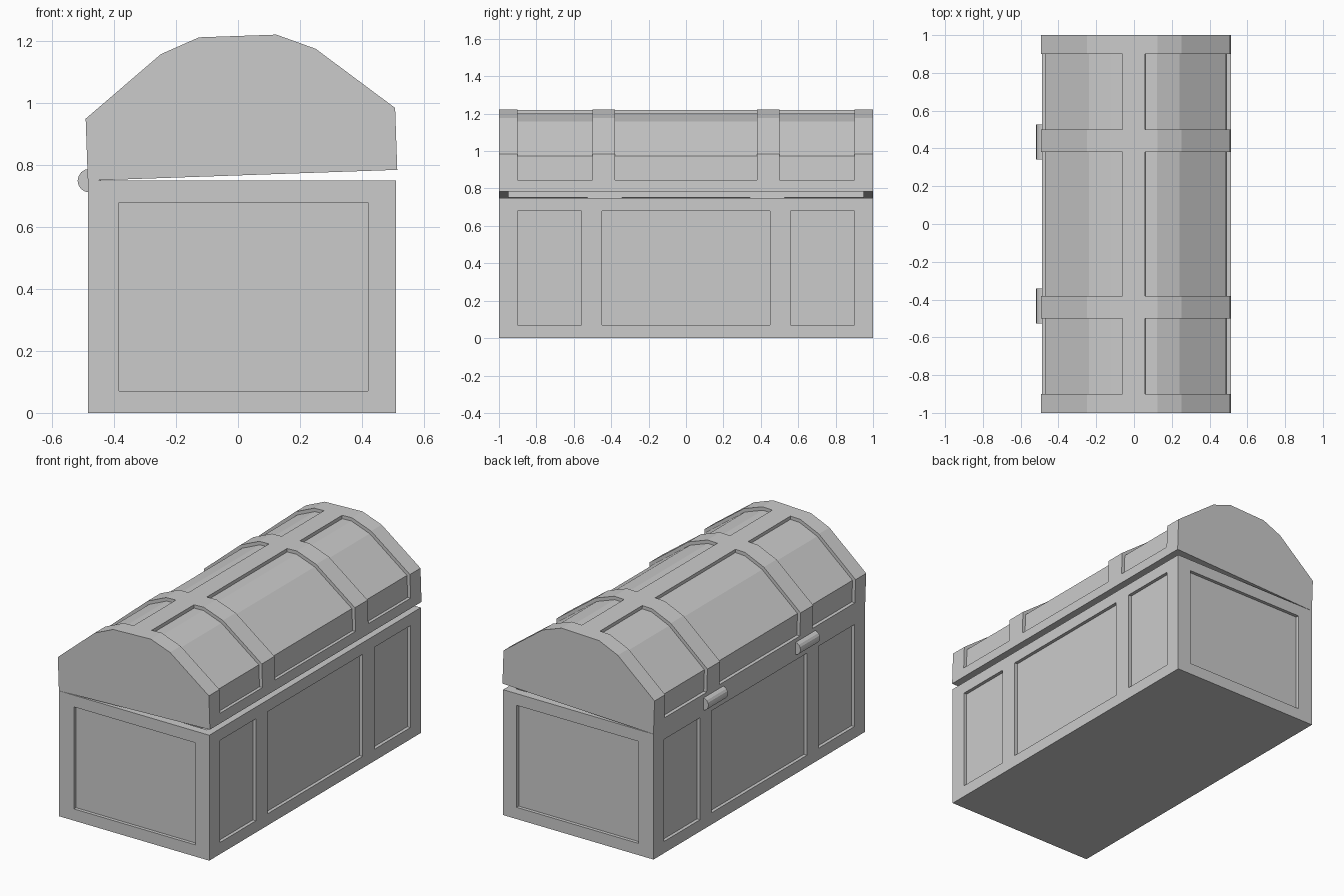
import bpy, bmesh, math
from mathutils import Matrix

if "Cube" in bpy.data.objects:
    bpy.data.objects.remove(bpy.data.objects["Cube"])


def add_object(name, bm):
    mesh = bpy.data.meshes.new(name)
    bm.normal_update()
    bm.to_mesh(mesh)
    bm.free()
    ob = bpy.data.objects.new(name, mesh)
    bpy.context.collection.objects.link(ob)
    return ob


def add_box(bm, x0, x1, y0, y1, z0, z1):
    m = Matrix.Translation(((x0 + x1) / 2, (y0 + y1) / 2, (z0 + z1) / 2))
    m = m @ Matrix.Diagonal((x1 - x0, y1 - y0, z1 - z0, 1))
    bmesh.ops.create_cube(bm, size=1, matrix=m)


def prism(profile, stations):
    """Closed xz profile swept through a list of y stations."""
    bm = bmesh.new()
    rings = [[bm.verts.new((x, y, z)) for x, z in profile] for y in stations]
    n = len(profile)
    for a, b in zip(rings, rings[1:]):
        for i in range(n):
            j = (i + 1) % n
            bm.faces.new((a[i], a[j], b[j], b[i]))
    bm.faces.new(rings[0])
    bm.faces.new(rings[-1])
    bmesh.ops.recalc_face_normals(bm, faces=bm.faces)
    return bm


def carve(ob, cutter):
    mod = ob.modifiers.new("carve", 'BOOLEAN')
    mod.operation = 'DIFFERENCE'
    mod.solver = 'EXACT'
    mod.object = cutter
    cutter.hide_render = True
    bpy.context.view_layer.objects.active = ob
    bpy.ops.object.modifier_apply(modifier=mod.name)
    bpy.data.objects.remove(cutter)


X0, X1, TOP = -0.485, 0.51, 0.75
DEPTH, WALL = 0.02, 0.05

# Chest body with recessed panels and an open cavity
bm = bmesh.new()
add_box(bm, X0, X1, -1, 1, 0, TOP)
body = add_object("chest_body", bm)

bm = bmesh.new()
for y0, y1 in ((-0.9, -0.56), (-0.45, 0.45), (0.56, 0.9)):
    add_box(bm, X1 - DEPTH, X1 + 0.1, y0, y1, 0.07, 0.68)
    add_box(bm, X0 - 0.1, X0 + DEPTH, y0, y1, 0.07, 0.68)
for s in (-1, 1):
    y0, y1 = sorted((s * (1 - DEPTH), s * 1.1))
    add_box(bm, -0.385, 0.42, y0, y1, 0.07, 0.68)
add_box(bm, X0 + WALL, X1 - WALL, -1 + WALL, 1 - WALL, WALL, TOP + 0.1)
carve(body, add_object("body_cutter", bm))

# Lid, modelled from its hinge line: half profile mirrored about u = 0.5
half = [(0, 0), (0, 0.06), (0, 0.2), (0.25, 0.4), (0.375, 0.45), (0.44, 0.45)]
profile = half + [(1 - u, v) for u, v in reversed(half)]
bands = [-1, -0.9, -0.5, -0.38, 0.38, 0.5, 0.9, 1]
bm = prism(profile, bands)
panels = []
for f in bm.faces:
    c = f.calc_center_median()
    in_band = 0.5 < abs(c.y) < 0.9 or abs(c.y) < 0.38
    if in_band and c.z > 0.07 and abs(c.x - 0.5) > 0.06:
        panels.append(f)
bmesh.ops.inset_region(bm, faces=panels, thickness=0, depth=-DEPTH,
                       use_even_offset=True, use_boundary=True)
lid = add_object("lid", bm)

# Hollow underside of the lid
half_in = [(0.05, -0.1), (0.05, 0.175), (0.27, 0.352), (0.385, 0.4)]
bm = prism(half_in + [(1 - u, v) for u, v in reversed(half_in)],
           [-1 + WALL, 1 - WALL])
carve(lid, add_object("lid_cutter", bm))

# Lid stands slightly ajar
lid.location = (X0, 0, TOP)
lid.rotation_euler = (0, math.radians(-2), 0)

# Hinge barrels on the back
for name, y in (("hinge_front", -0.435), ("hinge_rear", 0.435)):
    bm = bmesh.new()
    bmesh.ops.create_cone(bm, cap_ends=True, segments=16, radius1=0.038,
                          radius2=0.038, depth=0.185,
                          matrix=Matrix.Translation((-0.48, y, TOP))
                          @ Matrix.Rotation(math.pi / 2, 4, 'X'))
    add_object(name, bm)
